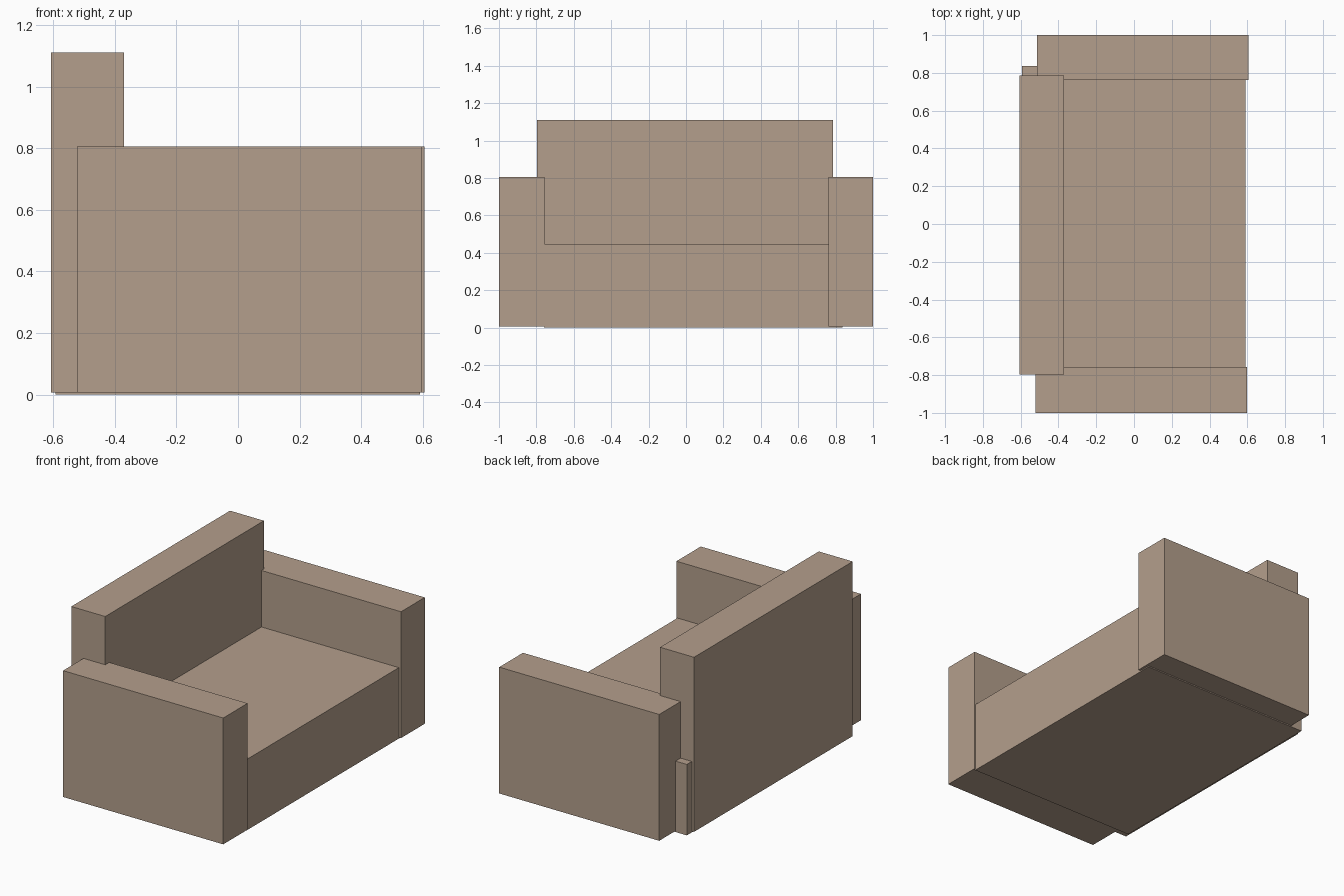
import bpy

if "Cube" in bpy.data.objects:
    bpy.data.objects.remove(bpy.data.objects["Cube"])

fabric = bpy.data.materials.new("tan fabric")
fabric.diffuse_color = (0.456, 0.345, 0.263, 1.0)
fabric.use_nodes = True
fabric.node_tree.nodes["Principled BSDF"].inputs["Base Color"].default_value = fabric.diffuse_color


def box(name, x, y, z):
    """Box spanning the given (min, max) ranges."""
    spans = (x, y, z)
    bpy.ops.mesh.primitive_cube_add(size=1, location=[(a + b) / 2 for a, b in spans])
    ob = bpy.context.object
    ob.name = name
    ob.scale = [b - a for a, b in spans]
    bpy.ops.object.transform_apply(location=False, rotation=False, scale=True)
    ob.data.materials.append(fabric)
    return ob


# Seat block, reaching the ground and running slightly under one arm
box("seat", (-0.592, 0.59), (-0.76, 0.837), (0.0, 0.448))

# Tall backrest on the -x side
box("backrest", (-0.607, -0.37), (-0.797, 0.787), (0.007, 1.11))

# Armrests at both ends
box("armrest_left", (-0.522, 0.597), (-1.0, -0.757), (0.007, 0.805))
box("armrest_right", (-0.513, 0.605), (0.763, 1.0), (0.007, 0.805))
